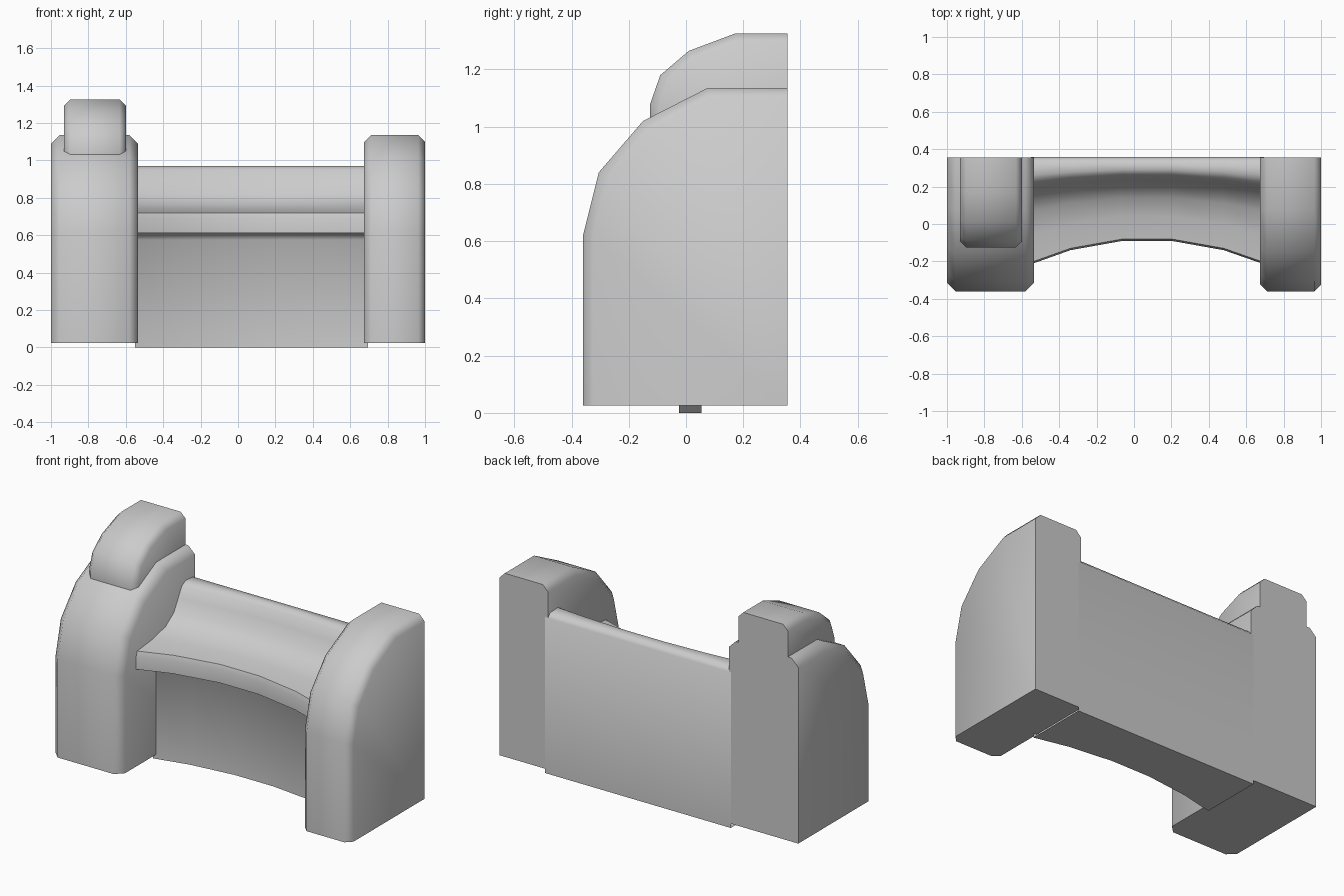
import bpy
import bmesh
import math

cube = bpy.data.objects.get("Cube")
if cube:
    bpy.data.objects.remove(cube, do_unlink=True)

grey = bpy.data.materials.new("plain grey")
grey.use_nodes = True
grey.diffuse_color = (0.6, 0.6, 0.6, 1)
grey.node_tree.nodes["Principled BSDF"].inputs["Base Color"].default_value = (0.6, 0.6, 0.6, 1)


def finish(bm, name, angle):
    """Turn a bmesh into a smooth-shaded grey object."""
    bmesh.ops.recalc_face_normals(bm, faces=bm.faces)
    mesh = bpy.data.meshes.new(name)
    bm.to_mesh(mesh)
    bm.free()
    mesh.materials.append(grey)
    obj = bpy.data.objects.new(name, mesh)
    bpy.context.collection.objects.link(obj)
    bpy.ops.object.select_all(action='DESELECT')
    obj.select_set(True)
    bpy.context.view_layer.objects.active = obj
    bpy.ops.object.shade_smooth_by_angle(angle=math.radians(angle))
    return obj


def arched_block(name, x0, x1, outline, chamfer):
    """Extrude a side outline across x and chamfer its front and top rims.
    The outline runs from bottom front to top back, then bottom back."""
    bm = bmesh.new()
    sides = [[bm.verts.new((x, y, z)) for y, z in outline] for x in (x0, x1)]
    for side in sides:
        bm.faces.new(side)
    n = len(outline)
    for i in range(n):
        j = (i + 1) % n
        bm.faces.new((sides[0][i], sides[0][j], sides[1][j], sides[1][i]))
    bmesh.ops.recalc_face_normals(bm, faces=bm.faces)
    rims = [bm.edges.get((s[i], s[i + 1])) for s in sides for i in range(n - 2)]
    bmesh.ops.bevel(bm, geom=rims, offset=chamfer, offset_type='OFFSET',
                    segments=1, profile=0.5, affect='EDGES')
    return finish(bm, name, 50)


# Two end posts with rounded fronts
post = [(-0.36, 0.025), (-0.36, 0.62), (-0.305, 0.84), (-0.15, 1.02),
        (0.075, 1.135), (0.355, 1.135), (0.355, 0.025)]
arched_block("right_post", -1.0, -0.535, post, 0.045)
arched_block("left_post", 0.675, 1.0, post, 0.036)

# Raised cap on the wide post
cap = [(-0.125, 1.03), (-0.125, 1.08), (-0.09, 1.18), (0.01, 1.265),
       (0.17, 1.325), (0.355, 1.325), (0.355, 1.03)]
arched_block("post_cap", -0.93, -0.6, cap, 0.032)

# Curved seat and wall: each point is y, z and how far it bows forward at the ends
section = [(0.357, 0, 0), (0.357, 0.94, 0), (0.335, 0.965, 0), (0.29, 0.97, 0.03),
           (0.265, 0.95, 0.04), (0.235, 0.89, 0.045), (0.2, 0.82, 0.05),
           (0.14, 0.765, 0.07), (0.04, 0.735, 0.1), (-0.08, 0.72, 0.125),
           (-0.09, 0.69, 0.125), (-0.09, 0.613, 0.125), (0.03, 0.61, 0.085),
           (0.055, 0.575, 0.08), (0.055, 0, 0.08)]
stations = [(-0.55, 1), (-0.34, 0.4), (-0.06, 0), (0.2, 0), (0.48, 0.4), (0.695, 1)]
bm = bmesh.new()
rings = [[bm.verts.new((x, y - bow * k, z)) for y, z, bow in section]
         for x, k in stations]
for a, b in zip(rings, rings[1:]):
    for i in range(len(section)):
        j = (i + 1) % len(section)
        bm.faces.new((a[i], a[j], b[j], b[i]))
finish(bm, "curved_seat", 58)
